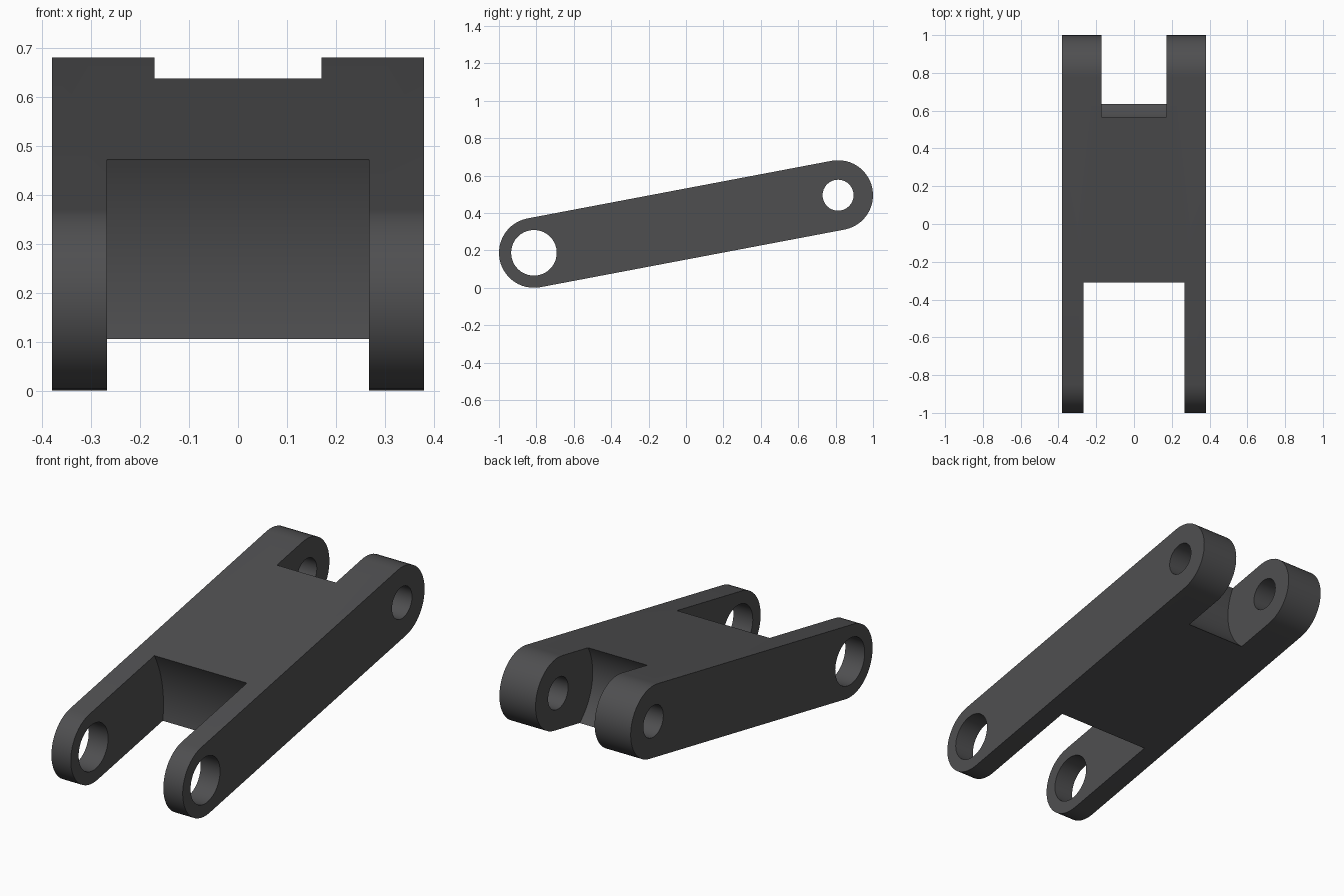
import bpy, bmesh, math
from mathutils import Vector

if "Cube" in bpy.data.objects:
    bpy.data.objects.remove(bpy.data.objects["Cube"])

R = 0.187                         # end radius of the link
HALF_W = 0.38                     # half width along x
A = Vector((-0.813, 0.187))       # front pivot (y, z)
B = Vector((0.813, 0.495))        # back pivot (y, z)
SEG = 24                          # segments per rounded end


def prism(name, profile, half_width):
    """Extrude a (y, z) outline symmetrically along x."""
    bm = bmesh.new()
    face = bm.faces.new([bm.verts.new((-half_width, y, z)) for y, z in profile])
    ext = bmesh.ops.extrude_face_region(bm, geom=[face])
    verts = [v for v in ext["geom"] if isinstance(v, bmesh.types.BMVert)]
    bmesh.ops.translate(bm, verts=verts, vec=(2 * half_width, 0, 0))
    bmesh.ops.recalc_face_normals(bm, faces=bm.faces)
    mesh = bpy.data.meshes.new(name)
    mesh.materials.append(dark)
    bm.to_mesh(mesh)
    bm.free()
    obj = bpy.data.objects.new(name, mesh)
    bpy.context.collection.objects.link(obj)
    return obj


def arc(centre, radius, start, sweep, steps):
    return [(centre.x + radius * math.cos(start + sweep * i / steps),
             centre.y + radius * math.sin(start + sweep * i / steps))
            for i in range(steps + 1)]


# Dark charcoal finish
dark = bpy.data.materials.new("dark_charcoal")
dark.diffuse_color = (0.078, 0.078, 0.081, 1)
dark.use_nodes = True
dark.node_tree.nodes["Principled BSDF"].inputs["Base Color"].default_value = dark.diffuse_color

# Link body: tilted bar with rounded ends
axis = B - A
tilt = math.atan2(axis.y, axis.x)
outline = (arc(B, R, tilt - math.pi / 2, math.pi, SEG)
           + arc(A, R, tilt + math.pi / 2, math.pi, SEG))
link = prism("link_arm", outline, HALF_W)

# Fork slots with concave ends, then the pin holes: centre, radius, half width, sides
cuts = [
    ("front_slot", A, 0.58, 0.268, 128),
    ("back_slot", B, 0.286, 0.171, 96),
    ("front_pin_hole", A, 0.122, 0.5, 40),
    ("back_pin_hole", B, 0.083, 0.5, 32),
]
cutters = []
for name, centre, radius, half_width, sides in cuts:
    ring = arc(centre, radius, tilt, math.tau, sides)[:-1]
    cutter = prism(name + "_cutter", ring, half_width)
    cutter.hide_render = True
    cutters.append(cutter)
    mod = link.modifiers.new(name, "BOOLEAN")
    mod.operation = "DIFFERENCE"
    mod.solver = "EXACT"
    mod.object = cutter

# Apply the cuts and drop the helpers
bpy.context.view_layer.objects.active = link
link.select_set(True)
for mod in list(link.modifiers):
    bpy.ops.object.modifier_apply(modifier=mod.name)
for cutter in cutters:
    bpy.data.objects.remove(cutter, do_unlink=True)

bpy.ops.object.shade_smooth_by_angle(angle=math.radians(30))
